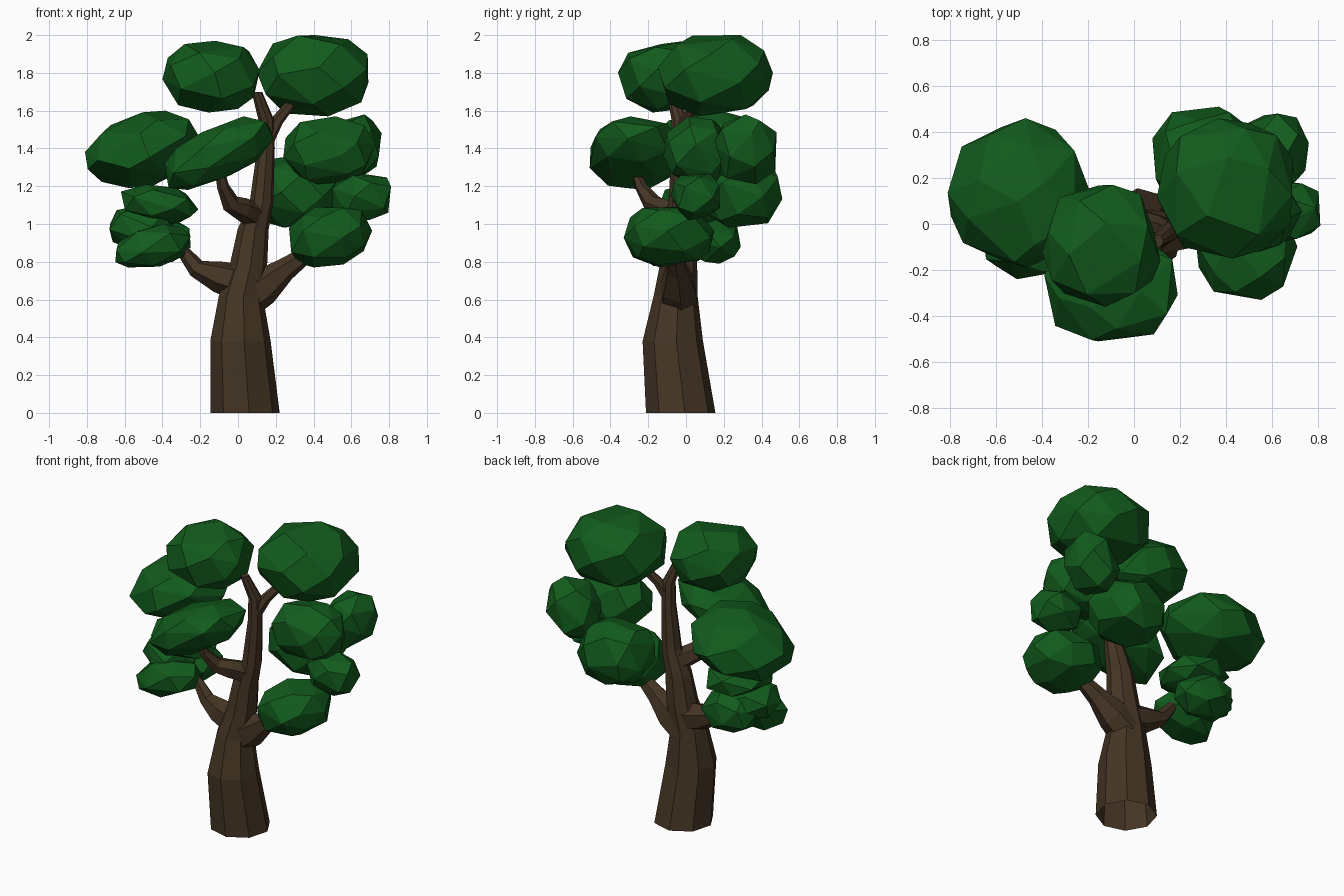
import bpy, bmesh, math, random
from mathutils import Vector

if "Cube" in bpy.data.objects:
    bpy.data.objects.remove(bpy.data.objects["Cube"])


def material(name, rgb):
    m = bpy.data.materials.new(name)
    m.diffuse_color = (*rgb, 1)
    m.use_nodes = True
    m.node_tree.nodes["Principled BSDF"].inputs["Base Color"].default_value = m.diffuse_color
    return m


BARK = material("bark", (0.06, 0.036, 0.018))
LEAF = material("leaf", (0.006, 0.105, 0.012))


def finish(name, bm, mat):
    bmesh.ops.recalc_face_normals(bm, faces=bm.faces[:])
    me = bpy.data.meshes.new(name)
    bm.to_mesh(me)
    bm.free()
    me.materials.append(mat)
    ob = bpy.data.objects.new(name, me)
    bpy.context.collection.objects.link(ob)


def limb(name, path, sides, upright=False):
    """Faceted tube, open at the root, through (x, y, z, radius) points."""
    bm = bmesh.new()
    pts = [Vector(p[:3]) for p in path]
    rings = []
    for i, p in enumerate(pts):
        t = (pts[min(i + 1, len(pts) - 1)] - pts[max(i - 1, 0)]).normalized()
        if upright:
            t = Vector((0, 0, 1))
        u = Vector((0, 1, 0)).cross(t).normalized()
        v = t.cross(u)
        ring = []
        for k in range(sides):
            a = math.tau * k / sides + 0.12
            ring.append(bm.verts.new(p + (u * math.cos(a) + v * math.sin(a)) * path[i][3]))
        rings.append(ring)
    for r0, r1 in zip(rings, rings[1:]):
        for k in range(sides):
            n = (k + 1) % sides
            bm.faces.new((r0[k], r0[n], r1[n], r1[k]))
    bm.faces.new(rings[-1])
    finish(name, bm, BARK)


def foliage(name, xr, yr, zr, seed, lean=0.0, n=26, puff=0.88):
    """Irregular convex clump filling a box; lean tilts it up towards +x."""
    rng = random.Random(seed)
    pts = []
    for i in range(n):
        z = 1 - 2 * (i + 0.5) / n
        r = math.sqrt(1 - z * z)
        a = i * 2.39996 + seed
        p = Vector((r * math.cos(a), r * math.sin(a), z))
        p += Vector([rng.uniform(-0.13, 0.13) for _ in range(3)])
        p.normalize()
        p = Vector([math.copysign(abs(c) ** puff, c) for c in p])
        p.z += lean * p.x
        pts.append(p)
    for ax, (a, b) in enumerate((xr, yr, zr)):
        lo, hi = min(p[ax] for p in pts), max(p[ax] for p in pts)
        for p in pts:
            p[ax] = a + (p[ax] - lo) / (hi - lo) * (b - a)
    bm = bmesh.new()
    for p in pts:
        bm.verts.new(p)
    bmesh.ops.convex_hull(bm, input=bm.verts[:])
    bmesh.ops.dissolve_limit(bm, angle_limit=math.radians(9), verts=bm.verts[:], edges=bm.edges[:])
    finish(name, bm, LEAF)


# Trunk and branches
limb("trunk", [(.037, -.028, 0, .185), (.013, -.07, .38, .161), (.015, -.055, .62, .117),
               (.055, -.04, .78, .1), (.08, -.035, .97, .083), (.125, -.03, 1.12, .063),
               (.148, -.03, 1.4, .047), (.15, -.035, 1.55, .042), (.1, -.075, 1.7, .028)], 8, True)
limb("left_branch", [(.04, -.045, .68, .1), (-.1, -.03, .72, .085), (-.22, -.01, .765, .05),
                     (-.31, .0, .88, .03), (-.36, .0, .95, .025)], 6)
limb("right_branch", [(.03, -.04, .6, .11), (.13, -.04, .665, .1), (.25, -.05, .76, .062),
                      (.42, -.07, .88, .035)], 6)
limb("front_branch", [(.09, -.04, 1.04, .07), (.02, -.13, 1.08, .062), (-.04, -.18, 1.11, .05),
                      (-.08, -.24, 1.2, .032), (-.1, -.27, 1.3, .025)], 6)
limb("upper_right_branch", [(.16, -.03, 1.46, .04), (.21, .0, 1.55, .032), (.3, .06, 1.66, .025)], 6)

# Crown
foliage("crown_left", (-.4, .115), (-.36, .17), (1.59, 1.97), 1)
foliage("crown_right", (.1, .69), (-.15, .46), (1.57, 2.0), 2)

# Middle clumps
foliage("left_foliage", (-.81, -.18), (-.19, .46), (1.19, 1.6), 23, .3, 28, 1.0)
foliage("front_foliage", (-.39, .19), (-.51, -.03), (1.18, 1.57), 4, .75)
foliage("right_foliage", (.24, .73), (-.12, .23), (1.21, 1.57), 5)
foliage("back_right_foliage", (.44, .76), (.14, .48), (1.21, 1.58), 6, .2, 20)
foliage("back_foliage", (.08, .52), (.08, .51), (.98, 1.37), 7)
foliage("far_right_foliage", (.5, .81), (-.08, .18), (1.02, 1.27), 8, 0, 18)

# Low clumps
foliage("low_right_foliage", (.27, .71), (-.33, .15), (.77, 1.09), 9, .15)
foliage("low_left_top", (-.62, -.21), (-.15, .25), (1.0, 1.21), 10, -.2, 20)
foliage("low_left_middle", (-.68, -.34), (-.12, .2), (.86, 1.1), 11, 0, 20)
foliage("low_left_front", (-.65, -.25), (-.24, .09), (.77, 1.0), 12, .3, 20)
foliage("low_left_back", (-.62, -.25), (.0, .29), (.79, 1.05), 13, 0, 20)
